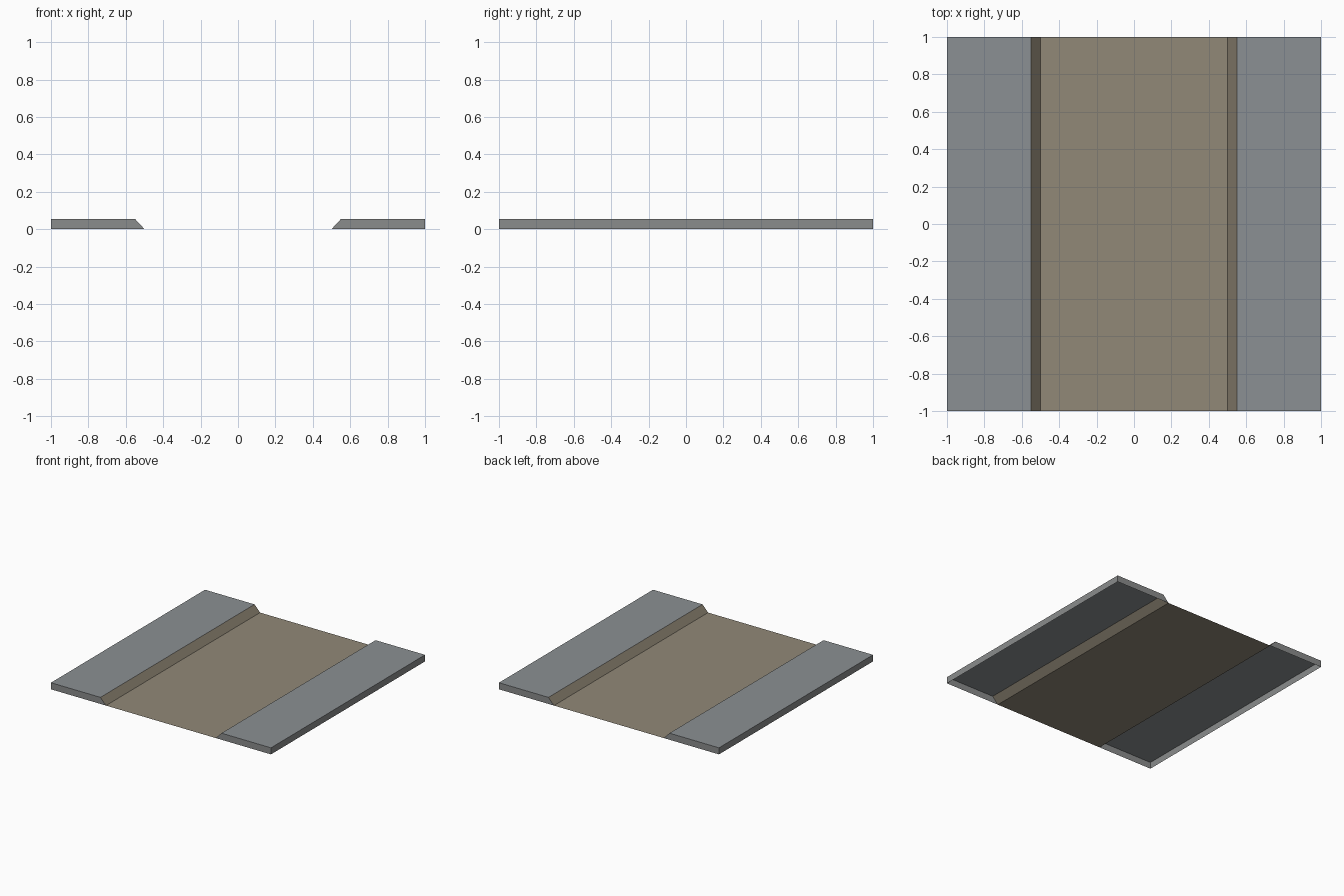
import bpy

if "Cube" in bpy.data.objects:
    bpy.data.objects.remove(bpy.data.objects["Cube"])

H = 0.054      # pavement height
ROAD = 0.50    # half width of the roadway
CURB = 0.55    # top edge of the sloped curb


def material(name, r, g, b):
    def lin(c):
        c /= 255
        return ((c + 0.055) / 1.055) ** 2.4 if c > 0.04045 else c / 12.92
    m = bpy.data.materials.new(name)
    m.diffuse_color = (lin(r), lin(g), lin(b), 1)
    m.use_nodes = True
    m.node_tree.nodes["Principled BSDF"].inputs["Base Color"].default_value = m.diffuse_color
    return m


pavement = material("pavement grey", 139, 144, 147)
side_grey = material("side grey", 138, 140, 140)
road_tan = material("road tan", 145, 136, 119)
curb_tan = material("curb brown", 133, 124, 108)


def part(name, verts, faces, mat):
    me = bpy.data.meshes.new(name)
    me.from_pydata(verts, [], faces)
    me.materials.append(mat)
    bpy.context.collection.objects.link(bpy.data.objects.new(name, me))


def strip(name, a, b, mat):
    """Sheet along y between two (x, z) points, facing left of a->b."""
    (ax, az), (bx, bz) = a, b
    part(name, [(ax, -1, az), (bx, -1, bz), (bx, 1, bz), (ax, 1, az)],
         [(0, 1, 2, 3)], mat)


# roadway
strip("roadway", (-ROAD, 0), (ROAD, 0), road_tan)

# raised pavements, open underneath
for s, side in ((-1, "left"), (1, "right")):
    profile = [(s * ROAD, 0), (s * CURB, H), (s, H), (s, 0)]
    names = (("curb", curb_tan), ("pavement_top", pavement),
             ("outer_side", side_grey))
    for (n, mat), a, b in zip(names, profile, profile[1:]):
        if s < 0:
            a, b = b, a
        strip(f"{side}_{n}", a, b, mat)
    # end walls
    for y, end in ((-1, "front"), (1, "back")):
        order = (3, 2, 1, 0) if s * y < 0 else (0, 1, 2, 3)
        part(f"{side}_{end}_end", [(x, y, z) for x, z in profile],
             [order], side_grey)
